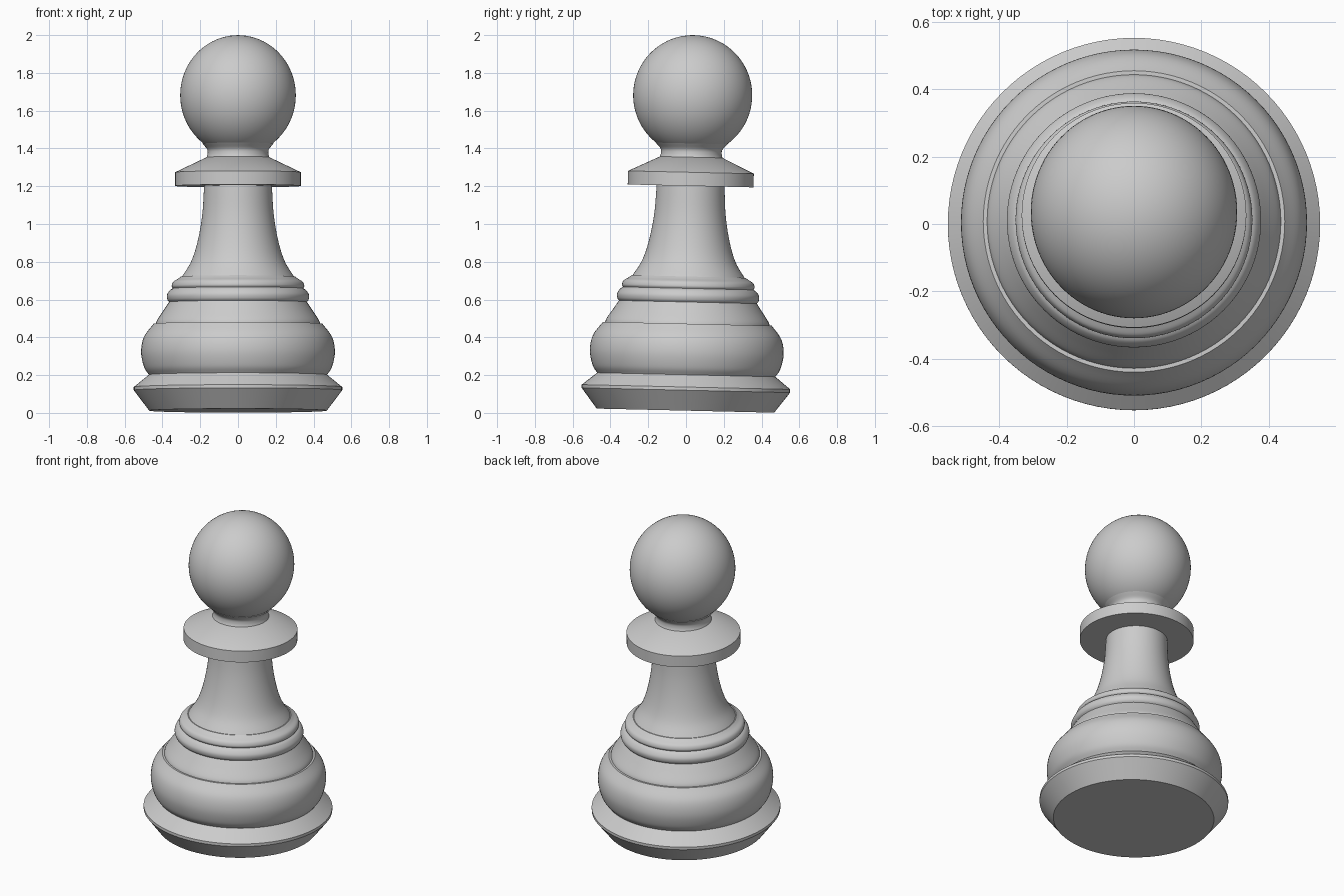
import bpy, bmesh, math
from mathutils import Vector, Matrix

cube = bpy.data.objects.get("Cube")
if cube:
    bpy.data.objects.remove(cube)

SEGMENTS = 96
TILT = Matrix.Rotation(-0.023, 4, 'X')  # the piece leans slightly backwards
OFFSET = Matrix.Translation((0, -0.003, 0.012))

grey = bpy.data.materials.new("plain_grey")
grey.use_nodes = True
grey.diffuse_color = (0.6, 0.6, 0.6, 1)
grey.node_tree.nodes["Principled BSDF"].inputs["Base Color"].default_value = (0.6, 0.6, 0.6, 1)


def smooth_curve(points, steps=6):
    """Catmull-Rom curve through profile points (radius, height)."""
    p = [Vector(q) for q in points]
    p = [2 * p[0] - p[1]] + p + [2 * p[-1] - p[-2]]
    out = []
    for a, b, c, d in zip(p, p[1:], p[2:], p[3:]):
        for i in range(steps):
            t = i / steps
            out.append((b * 2 + (c - a) * t + (a * 2 - b * 5 + c * 4 - d) * t ** 2
                        + (b * 3 - a - c * 3 + d) * t ** 3) / 2)
    return out + [p[-2]]


def finish(obj, name, angle=30):
    obj.name = name
    obj.data.materials.append(grey)
    obj.matrix_world = OFFSET @ TILT @ obj.matrix_world
    bpy.ops.object.select_all(action='DESELECT')
    obj.select_set(True)
    bpy.context.view_layer.objects.active = obj
    bpy.ops.object.shade_smooth_by_angle(angle=math.radians(angle))


def lathe(name, profile):
    """Turn a profile around the z axis and close both ends."""
    bm = bmesh.new()
    rings = []
    for r, z in profile:
        rings.append([bm.verts.new((r * math.cos(a), r * math.sin(a), z))
                      for a in (math.tau * i / SEGMENTS for i in range(SEGMENTS))])
    for low, high in zip(rings, rings[1:]):
        for i in range(SEGMENTS):
            j = (i + 1) % SEGMENTS
            bm.faces.new((low[i], low[j], high[j], high[i]))
    bm.faces.new(rings[0][::-1])
    bm.faces.new(rings[-1])
    mesh = bpy.data.meshes.new(name)
    bm.to_mesh(mesh)
    bm.free()
    obj = bpy.data.objects.new(name, mesh)
    bpy.context.collection.objects.link(obj)
    finish(obj, name)


# Bevelled foot
lathe("foot", [(0.47, 0), (0.552, 0.108), (0.552, 0.125), (0.472, 0.19)])

# Round belly with a shoulder above a fine groove
lathe("belly", smooth_curve([(0.468, 0.185), (0.497, 0.23), (0.513, 0.31),
                             (0.498, 0.39), (0.447, 0.46)]))
lathe("shoulder", smooth_curve([(0.437, 0.455), (0.428, 0.48), (0.395, 0.53), (0.365, 0.575)]))

# Two stacked rings
lathe("lower_ring", smooth_curve([(0.362, 0.572), (0.374, 0.588), (0.376, 0.612),
                                  (0.362, 0.636), (0.344, 0.648)]))
lathe("upper_ring", smooth_curve([(0.344, 0.645), (0.351, 0.66), (0.343, 0.682),
                                  (0.318, 0.698), (0.302, 0.71)]))

# Flared stem
lathe("stem", smooth_curve([(0.3, 0.705), (0.248, 0.79), (0.213, 0.9),
                            (0.189, 1.04), (0.179, 1.2)]))

# Collar disc with sloping top, and the short neck above it
lathe("collar", [(0.333, 1.19), (0.333, 1.262), (0.166, 1.342)])
lathe("neck", smooth_curve([(0.168, 1.335), (0.161, 1.36), (0.164, 1.385), (0.19, 1.415)]))

# Ball head
bpy.ops.mesh.primitive_uv_sphere_add(segments=SEGMENTS, ring_count=48, radius=1,
                                     location=(0, 0, 1.67), scale=(0.306, 0.315, 0.318))
head = bpy.context.object
bpy.context.view_layer.update()
finish(head, "head")
